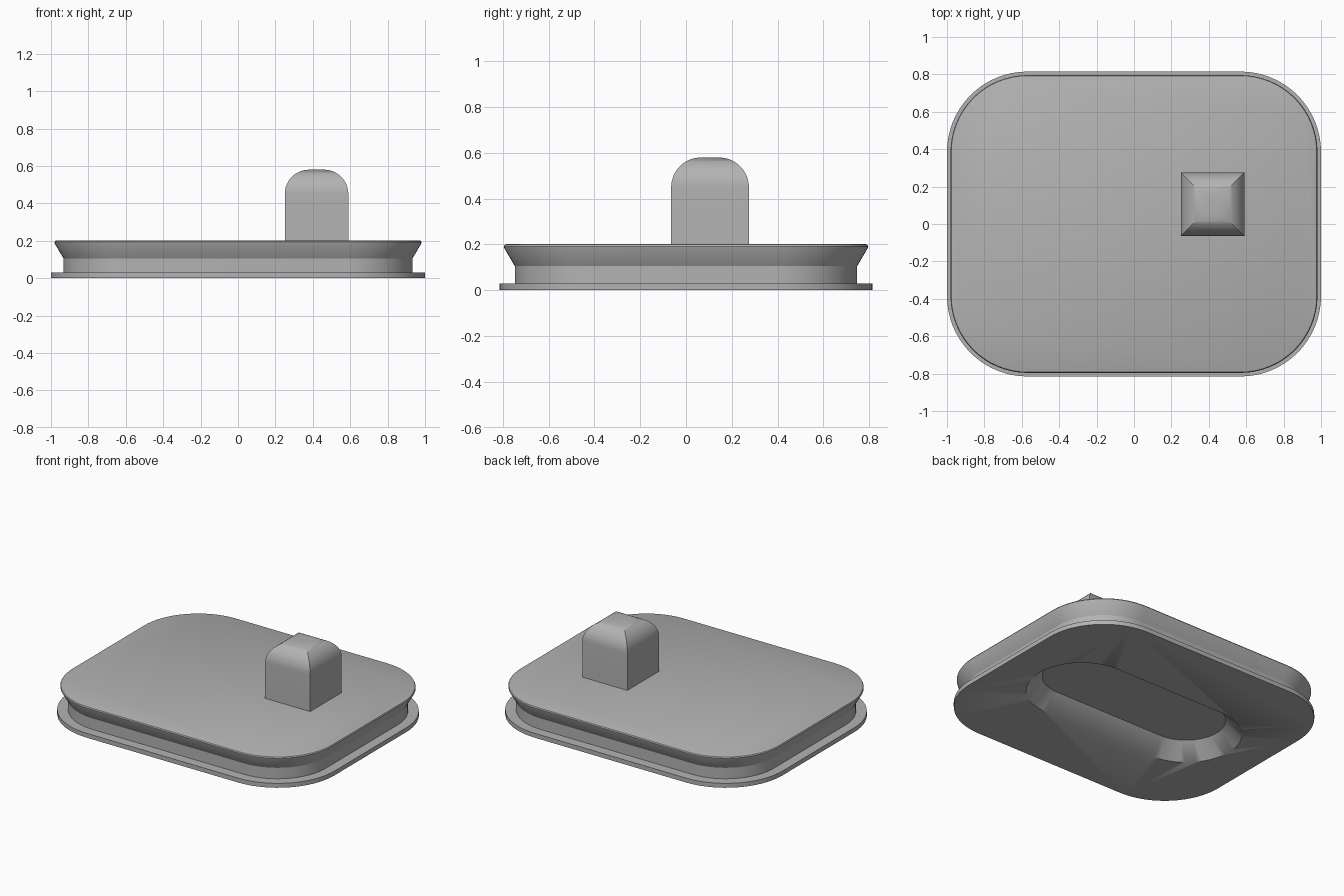
import bpy, bmesh, math

if "Cube" in bpy.data.objects:
    bpy.data.objects.remove(bpy.data.objects["Cube"])

grey = bpy.data.materials.new("plain grey")
grey.diffuse_color = (0.45, 0.45, 0.45, 1)
grey.use_nodes = True
grey.node_tree.nodes["Principled BSDF"].inputs["Base Color"].default_value = grey.diffuse_color


def rounded_ring(hx, hy, r, z, n=16):
    """Counter-clockwise rounded rectangle; n segments per corner, r=0 is square."""
    pts = []
    for k, (sx, sy) in enumerate([(1, 1), (-1, 1), (-1, -1), (1, -1)]):
        for i in range(n + 1):
            a = math.pi / 2 * (k + i / n)
            pts.append((sx * (hx - r) + r * math.cos(a),
                        sy * (hy - r) + r * math.sin(a), z))
    return pts


def loft(name, rings, centre=(0, 0), angle=30):
    """Join a stack of matching rings and cap both ends."""
    bm = bmesh.new()
    loops = [[bm.verts.new((x + centre[0], y + centre[1], z)) for x, y, z in ring]
             for ring in rings]
    for a, b in zip(loops, loops[1:]):
        for i in range(len(a)):
            j = (i + 1) % len(a)
            bm.faces.new((a[i], a[j], b[j], b[i]))
    bm.faces.new(loops[0][::-1])
    bm.faces.new(loops[-1])
    bmesh.ops.remove_doubles(bm, verts=bm.verts[:], dist=1e-5)
    bmesh.ops.recalc_face_normals(bm, faces=bm.faces[:])
    mesh = bpy.data.meshes.new(name)
    bm.to_mesh(mesh)
    bm.free()
    mesh.materials.append(grey)
    obj = bpy.data.objects.new(name, mesh)
    bpy.context.collection.objects.link(obj)
    bpy.context.view_layer.objects.active = obj
    obj.select_set(True)
    bpy.ops.object.shade_smooth_by_angle(angle=math.radians(angle))
    obj.select_set(False)
    return obj


# Tray: flat lip, narrow neck, flared and softened top edge (inset, height)
profile = [(0, 0), (0, 0.03), (0.067, 0.03), (0.067, 0.105), (0.02, 0.185),
           (0.019, 0.192), (0.023, 0.199), (0.03, 0.202)]
tray = loft("tray", [rounded_ring(1 - d, 0.815 - d, 0.43 - d, z) for d, z in profile])

# Sloped stadium recess in the underside
cutter = loft("recess_cutter", [rounded_ring(0.42 + r, r, r, z)
                                for r, z in [(0.365, -0.02), (0.245, 0.10)]])
cutter.hide_render = True
cutter.hide_viewport = True
cut = tray.modifiers.new("recess", 'BOOLEAN')
cut.operation = 'DIFFERENCE'
cut.solver = 'EXACT'
cut.object = cutter

# Square knob with mitred, rounded top
half, top, radius = 0.17, 0.58, 0.13
rings = [rounded_ring(half, half, 0, 0.195, 1)]
for i in range(13):
    a = math.pi / 2 * i / 12
    h = half - radius * (1 - math.cos(a))
    rings.append(rounded_ring(h, h, 0, top - radius * (1 - math.sin(a)), 1))
loft("knob", rings, centre=(0.42, 0.105))
